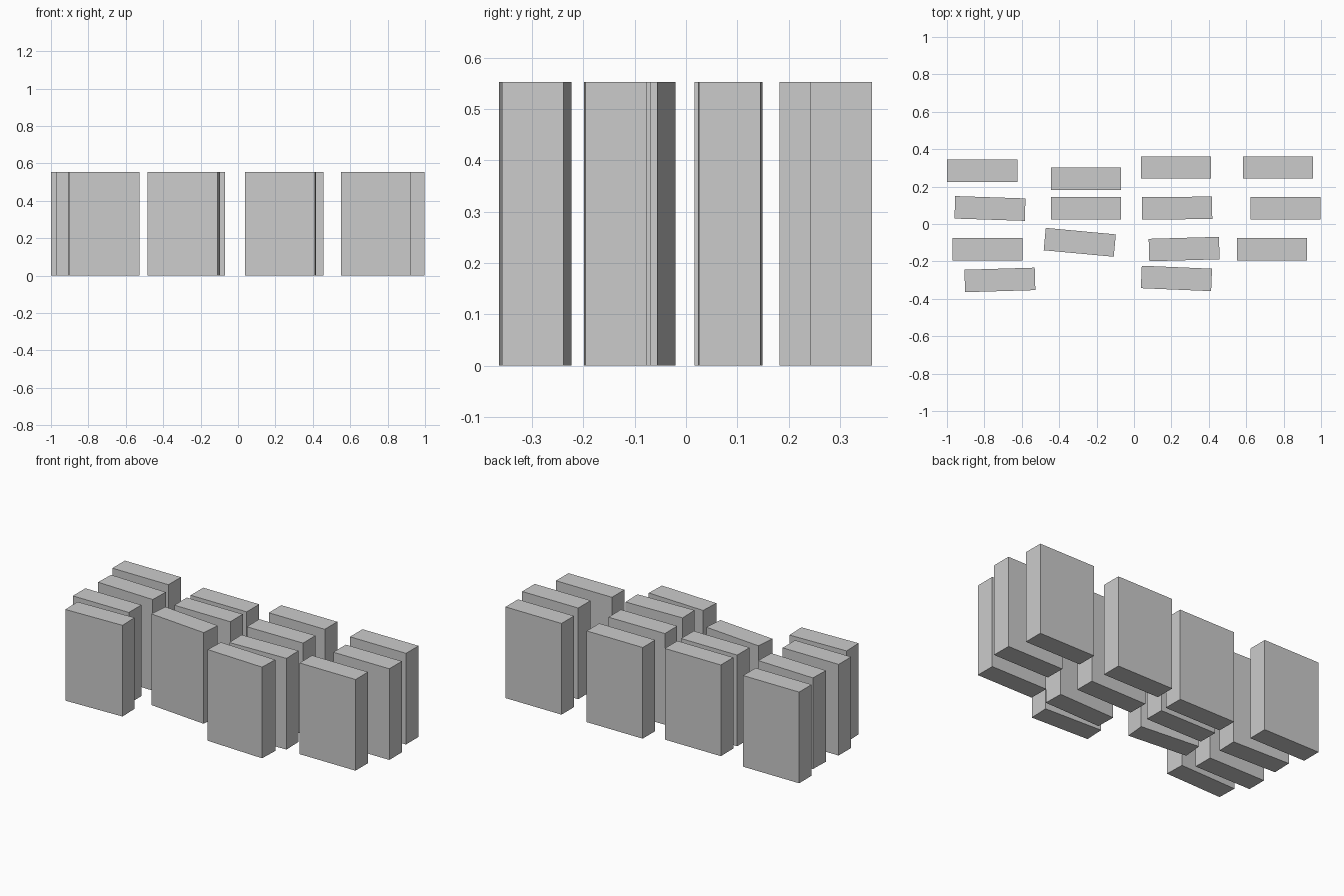
import bpy
from math import radians

cube = bpy.data.objects.get("Cube")
if cube:
    bpy.data.objects.remove(cube, do_unlink=True)

WIDTH, DEPTH, HEIGHT = 0.376, 0.12, 0.553

# Single grey finish
grey = bpy.data.materials.new("light_grey")
grey.use_nodes = True
colour = (0.6, 0.6, 0.6, 1)
grey.diffuse_color = colour
grey.node_tree.nodes["Principled BSDF"].inputs["Base Color"].default_value = colour


def block(name, x, y, turn):
    """Upright slab standing on the ground, turned about z by degrees."""
    bpy.ops.mesh.primitive_cube_add(size=1, location=(x, y, HEIGHT / 2),
                                    rotation=(0, 0, radians(turn)))
    ob = bpy.context.object
    ob.name = ob.data.name = name
    ob.scale = (WIDTH, DEPTH, HEIGHT)
    ob.data.materials.append(grey)


# Loose rows of slabs, listed from -x to +x: x, y, turn
rows = {
    "back_row": [(-0.812, 0.284, 0), (-0.257, 0.242, 0),
                 (0.225, 0.302, 0), (0.77, 0.302, 0)],
    "mid_back_row": [(-0.77, 0.083, -1.9), (-0.257, 0.085, 0),
                     (0.23, 0.085, 0.5), (0.81, 0.085, 0)],
    "mid_front_row": [(-0.783, -0.136, 0), (-0.29, -0.098, -5.3),
                      (0.268, -0.134, 1.6), (0.738, -0.136, 0)],
    "front_row": [(-0.717, -0.299, 1.7), (0.227, -0.291, -2.4)],
}
for row, slabs in rows.items():
    for i, (x, y, turn) in enumerate(slabs, 1):
        block(f"{row}_slab_{i}", x, y, turn)
